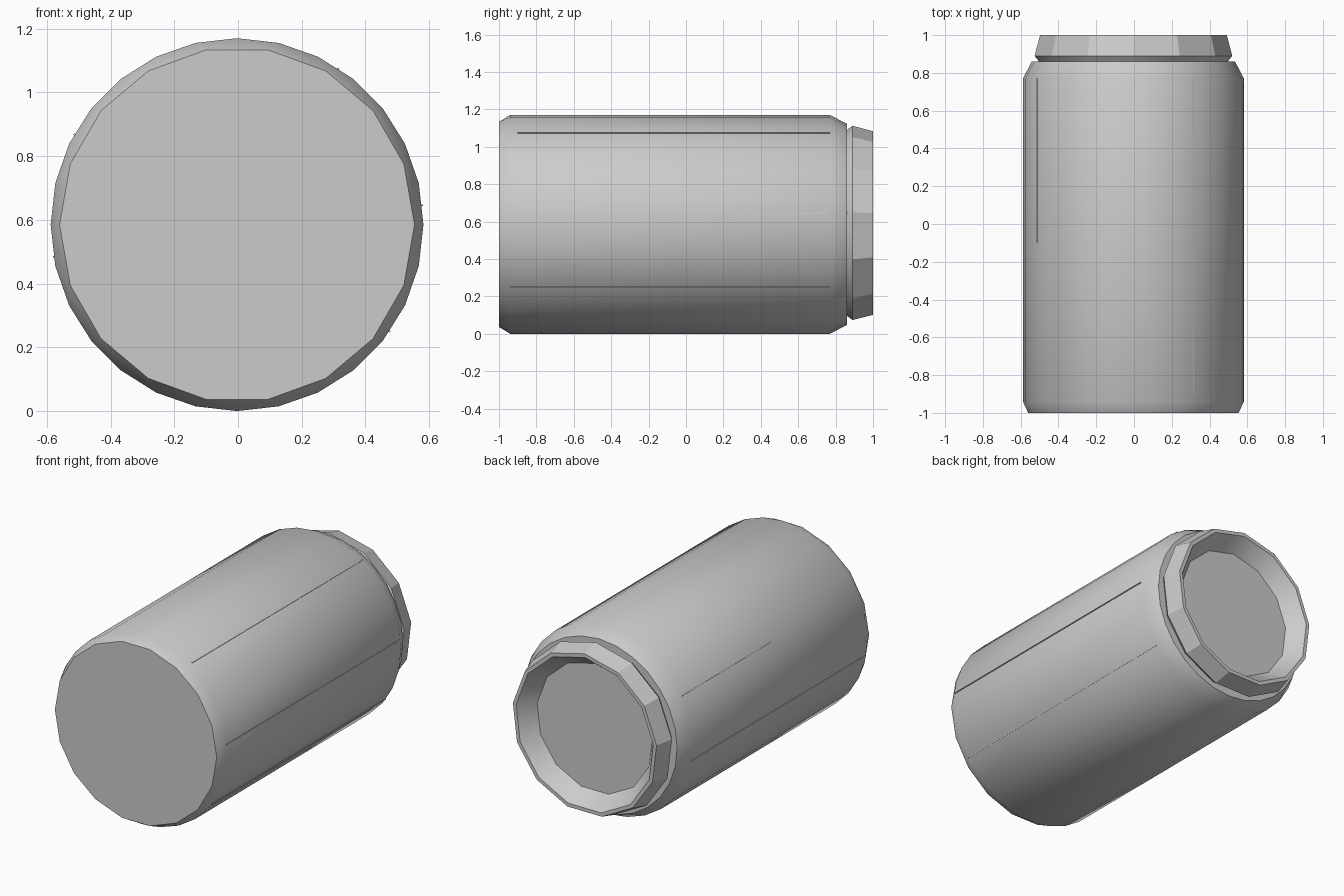
import bpy, bmesh, math
from mathutils import Vector

cube = bpy.data.objects.get("Cube")
if cube:
    bpy.data.objects.remove(cube)

CENTRE = Vector((-0.003, 0, 0.585))

metal = bpy.data.materials.new("plain grey metal")
metal.use_nodes = True
GREY = (0.6, 0.6, 0.6, 1)
metal.diffuse_color = GREY
metal.node_tree.nodes["Principled BSDF"].inputs["Base Color"].default_value = GREY


def ring(bm, y, radius, sides, turn=0.0):
    """Add a loop of vertices around the can's long axis."""
    verts = []
    for i in range(sides):
        a = math.tau * (i + turn) / sides
        verts.append(bm.verts.new(CENTRE + Vector((radius * math.cos(a), y, radius * math.sin(a)))))
    return verts


def bridge(bm, a, b):
    for i in range(len(a)):
        j = (i + 1) % len(a)
        bm.faces.new((a[i], a[j], b[j], b[i]))


def finish(bm, name, angle=30):
    bmesh.ops.recalc_face_normals(bm, faces=bm.faces)
    mesh = bpy.data.meshes.new(name)
    bm.to_mesh(mesh)
    bm.free()
    obj = bpy.data.objects.new(name, mesh)
    bpy.context.collection.objects.link(obj)
    mesh.materials.append(metal)
    bpy.ops.object.select_all(action="DESELECT")
    obj.select_set(True)
    bpy.context.view_layer.objects.active = obj
    bpy.ops.object.shade_smooth_by_angle(angle=math.radians(angle))
    return obj


# Can body: faceted base, long barrel and tapered shoulder
bm = bmesh.new()
for y, radius, sides in ((-1, 0.557, 18), (-0.94, 0.585, 28), (0.77, 0.585, 28), (0.86, 0.538, 28)):
    ring(bm, y, radius, sides)
bmesh.ops.convex_hull(bm, input=bm.verts)
bmesh.ops.dissolve_limit(bm, angle_limit=0.01, verts=bm.verts, edges=bm.edges)
finish(bm, "can_body")

# Neck, rim and recessed lid in one turned profile
bm = bmesh.new()
profile = ((0.855, 0.50), (0.875, 0.515), (0.89, 0.527), (1, 0.498), (1, 0.475), (0.9, 0.40))
loops = [ring(bm, y, radius, 13, 0.25) for y, radius in profile]
for a, b in zip(loops, loops[1:]):
    bridge(bm, a, b)
bm.faces.new(loops[-1])
finish(bm, "neck_and_lid", 25)

# Fine seams along the barrel
for i, (degrees, start, end) in enumerate(((57, -0.9, 0.77), (6, -0.94, 0.75), (-35, -0.94, 0.77),
                                           (151, -0.1, 0.77), (190, -0.94, 0.77))):
    bm = bmesh.new()
    bmesh.ops.create_cube(bm, size=1)
    a = math.radians(degrees)
    out, across = Vector((math.cos(a), 0, math.sin(a))), Vector((-math.sin(a), 0, math.cos(a)))
    for v in bm.verts:
        x, y, z = v.co
        v.co = (CENTRE + out * (0.582 + x * 0.008) + across * z * 0.006
                + Vector((0, (start + end) / 2 + y * (end - start), 0)))
    finish(bm, f"barrel_seam_{i + 1}")
